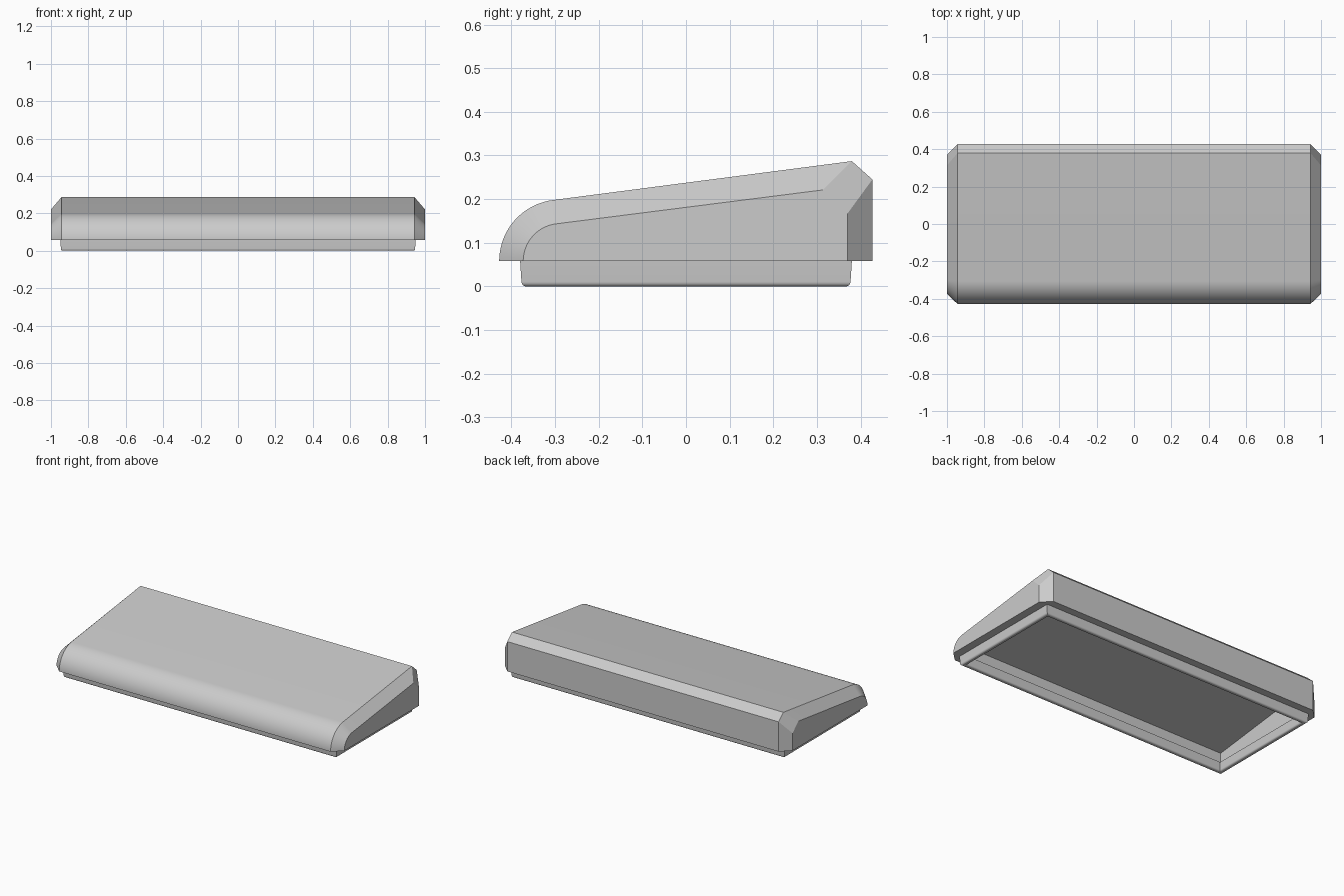
import bpy, bmesh
from math import sin, cos, pi, radians

if "Cube" in bpy.data.objects:
    bpy.data.objects.remove(bpy.data.objects["Cube"])

grey = bpy.data.materials.new("light_grey_plastic")
grey.use_nodes = True
grey.diffuse_color = (0.6, 0.6, 0.6, 1)
grey.node_tree.nodes["Principled BSDF"].inputs["Base Color"].default_value = (0.6, 0.6, 0.6, 1)

LEDGE = 0.058


def loft(name, rings, cap_ends=False, closed=False):
    """Join equal-length rings of points with quads."""
    bm = bmesh.new()
    loops = [[bm.verts.new(p) for p in ring] for ring in rings]
    pairs = list(zip(loops, loops[1:]))
    if closed:
        pairs.append((loops[-1], loops[0]))
    for a, b in pairs:
        n = len(a)
        for i in range(n):
            j = (i + 1) % n
            bm.faces.new((a[i], a[j], b[j], b[i]))
    if cap_ends:
        bm.faces.new(loops[0])
        bm.faces.new(loops[-1])
    bmesh.ops.recalc_face_normals(bm, faces=bm.faces)
    mesh = bpy.data.meshes.new(name)
    bm.to_mesh(mesh)
    bm.free()
    mesh.materials.append(grey)
    obj = bpy.data.objects.new(name, mesh)
    bpy.context.collection.objects.link(obj)
    return obj


def activate(obj):
    bpy.ops.object.select_all(action='DESELECT')
    obj.select_set(True)
    bpy.context.view_layer.objects.active = obj


def smooth(obj):
    activate(obj)
    bpy.ops.object.shade_smooth_by_angle(angle=radians(30))


def side_profile(x, radius, ridge, back):
    """Rounded front, sloping top, chamfered back edge."""
    steps = 20
    arc = [pi - i / steps * radians(83) for i in range(steps + 1)]
    pts = [(-0.287 + radius * cos(a), LEDGE + radius * sin(a)) for a in arc]
    pts += [ridge, back, (back[0], LEDGE)]
    return [(x, y, z) for y, z in pts]


# Key body: full profile in the middle, smaller one at the bevelled ends
full = (0.141, (0.38, 0.287), (0.427, 0.245))
small = (0.086, (0.313, 0.221), (0.37, 0.167))
body = loft("key_body", [side_profile(-1, *small), side_profile(-0.943, *full),
                         side_profile(0.943, *full), side_profile(1, *small)], cap_ends=True)

# Hollow underside, wider than the lip opening, with a roof parallel to the top
hx, hy = 0.943, 0.373
hollow = [(-hy, -0.1), (hy, -0.1), (hy, 0.229), (-hy, 0.135)]
cutter = loft("hollow_cutter", [[(x, y, z) for y, z in hollow] for x in (-hx, hx)], cap_ends=True)
cutter.hide_render = True
cut = body.modifiers.new("hollow", 'BOOLEAN')
cut.operation = 'DIFFERENCE'
cut.solver = 'EXACT'
cut.object = cutter
activate(body)
bpy.ops.object.modifier_apply(modifier=cut.name)
bpy.data.objects.remove(cutter)
smooth(body)

# Bottom lip: thin rectangular frame with rounded lower edges
r = 0.011
quarter = [i * pi / 12 for i in range(7)]
section = [(0, LEDGE)]
section += [(0.003 + r - r * cos(a), r - r * sin(a)) for a in quarter]
section += [(0.031 - r + r * sin(a), r - r * cos(a)) for a in quarter]
section += [(0.032, LEDGE)]


def rectangle(inset, z):
    x, y = 0.95 - inset, 0.38 - inset
    return [(-x, -y, z), (x, -y, z), (x, y, z), (-x, y, z)]


smooth(loft("bottom_lip", [rectangle(*p) for p in section], closed=True))
